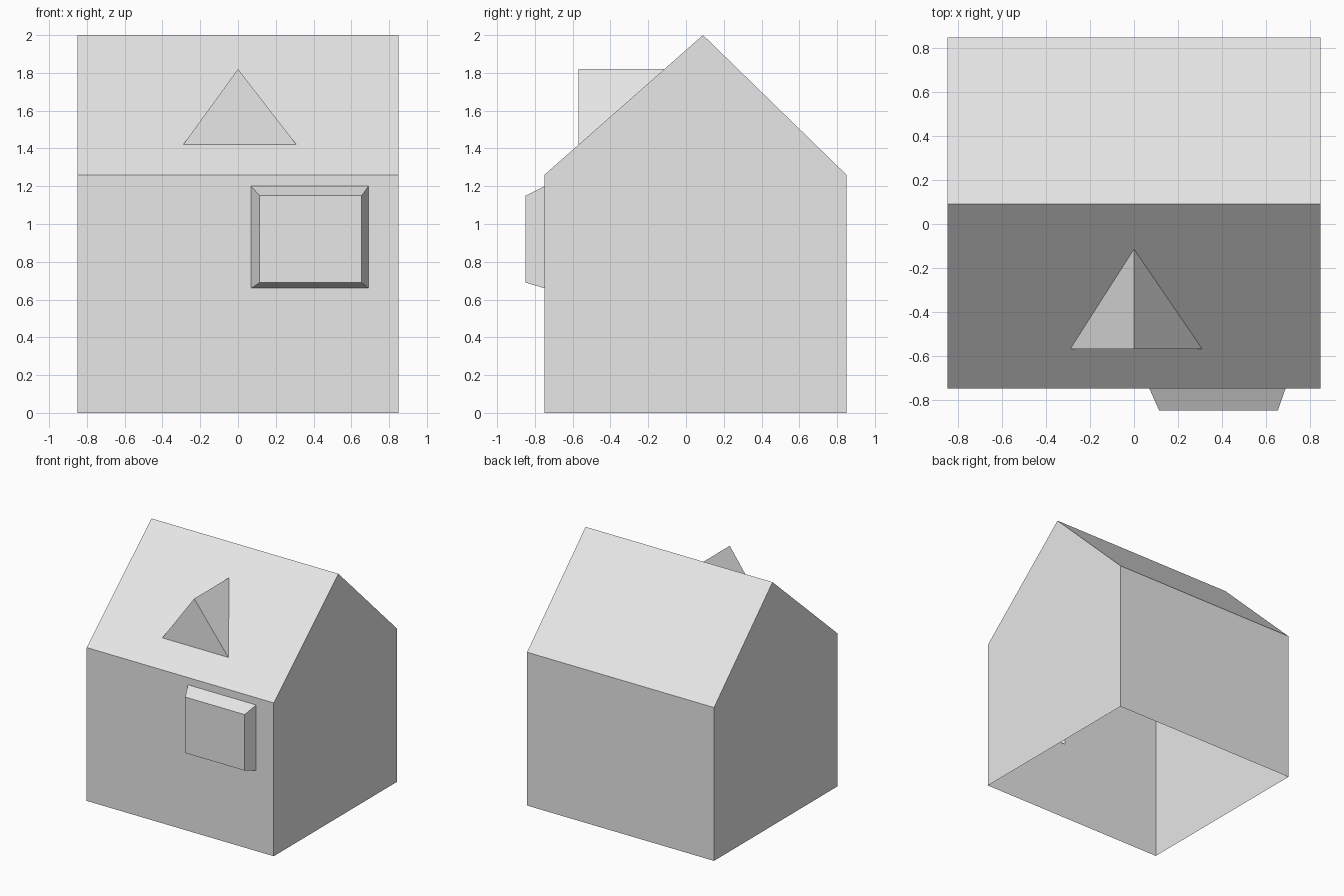
import bpy
import bmesh

cube = bpy.data.objects.get("Cube")
if cube:
    bpy.data.objects.remove(cube, do_unlink=True)

grey = bpy.data.materials.new("plain_grey")
grey.use_nodes = True
colour = (0.8, 0.8, 0.8, 1)
grey.diffuse_color = colour
grey.node_tree.nodes["Principled BSDF"].inputs["Base Color"].default_value = colour

HALF, FRONT, BACK = 0.85, -0.75, 0.85
EAVE, RIDGE_Y, RIDGE_Z = 1.26, 0.09, 2.0


def rectangle(x0, x1, z0, z1, y):
    return [(x0, y, z0), (x1, y, z0), (x1, y, z1), (x0, y, z1)]


def ring(outer, inner):
    """Quads joining two loops of equal length."""
    n = len(outer)
    return [[outer[i], outer[(i + 1) % n], inner[(i + 1) % n], inner[i]] for i in range(n)]


def roof_y(z):
    """Depth of the front roof slope at a height."""
    return FRONT + (z - EAVE) * (RIDGE_Y - FRONT) / (RIDGE_Z - EAVE)


def build(name, polygons):
    bm = bmesh.new()
    for points in polygons:
        bm.faces.new([bm.verts.new(p) for p in points])
    bmesh.ops.remove_doubles(bm, verts=bm.verts, dist=0.0001)
    mesh = bpy.data.meshes.new(name)
    bm.to_mesh(mesh)
    bm.free()
    mesh.materials.append(grey)
    obj = bpy.data.objects.new(name, mesh)
    bpy.context.collection.objects.link(obj)


# House shell, open underneath, with an opening behind the bay window
opening = rectangle(0.07, 0.69, 0.66, 1.20, FRONT)
profile = [(FRONT, 0), (BACK, 0), (BACK, EAVE), (RIDGE_Y, RIDGE_Z), (FRONT, EAVE)]
right_gable = [(-HALF, y, z) for y, z in profile]
left_gable = [(HALF, y, z) for y, z in profile]
panels = ring(right_gable, left_gable)
back_wall_and_roof = panels[1:4]
front_wall = ring(rectangle(-HALF, HALF, 0, EAVE, FRONT), opening)
build("house_shell", [right_gable[::-1], left_gable] + back_wall_and_roof + front_wall)

# Bay window with sloping sides
pane = rectangle(0.115, 0.655, 0.69, 1.15, -0.85)
build("bay_window", ring(opening, pane) + [pane])

# Pointed dormer running back into the roof
low, high = 1.42, 1.82
y = roof_y(low)
a, b, top, tail = (-0.29, y, low), (0.31, y, low), (0, y, high), (0, roof_y(high), high)
build("dormer", [[a, b, top], [b, tail, top], [a, top, tail]])
